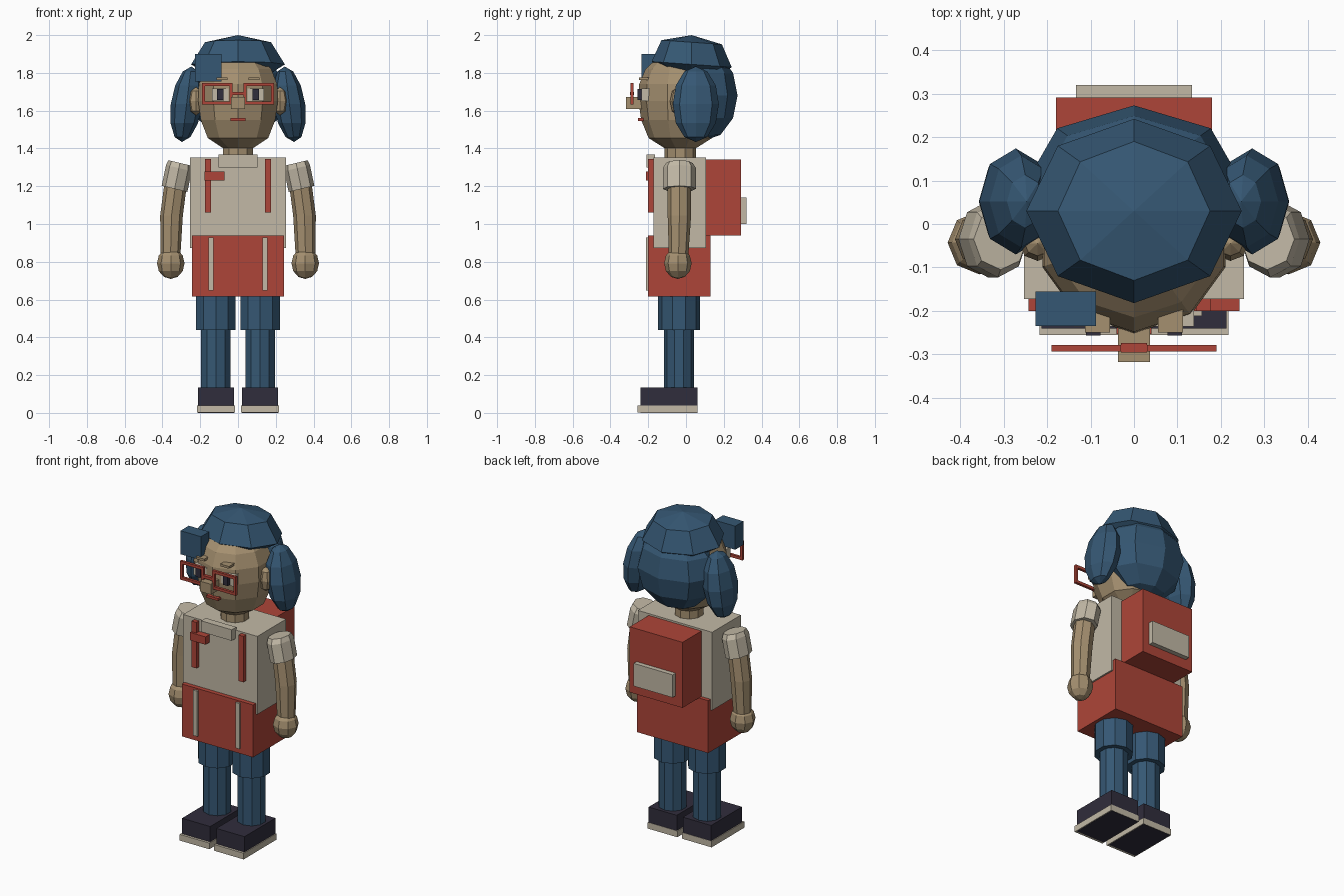
import bpy, bmesh, math

if "Cube" in bpy.data.objects:
    bpy.data.objects.remove(bpy.data.objects["Cube"])


def material(name, rgb):
    m = bpy.data.materials.new(name)
    lin = [((c / 255 + 0.055) / 1.055) ** 2.4 for c in rgb]
    m.diffuse_color = (*lin, 1)
    m.use_nodes = True
    m.node_tree.nodes["Principled BSDF"].inputs["Base Color"].default_value = m.diffuse_color
    return m


SKIN = material("skin", (165, 144, 112))
RED = material("red", (174, 69, 56))
CREAM = material("cream", (194, 185, 166))
BLUE = material("blue", (53, 87, 115))
DARK = material("dark", (48, 45, 60))


def finish(name, bm, mat):
    bmesh.ops.recalc_face_normals(bm, faces=bm.faces)
    me = bpy.data.meshes.new(name)
    bm.to_mesh(me)
    bm.free()
    me.materials.append(mat)
    ob = bpy.data.objects.new(name, me)
    bpy.context.collection.objects.link(ob)
    return ob


def boxes(name, mat, *bounds, s=1):
    """Boxes given as (x0, x1, y0, y1, z0, z1), s = -1 mirrors in x."""
    bm = bmesh.new()
    for x0, x1, y0, y1, z0, z1 in bounds:
        vs = bmesh.ops.create_cube(bm, size=1)["verts"]
        for v in vs:
            v.co = (s * ((x0 + x1) / 2 + v.co.x * (x1 - x0)),
                    (y0 + y1) / 2 + v.co.y * (y1 - y0),
                    (z0 + z1) / 2 + v.co.z * (z1 - z0))
    return finish(name, bm, mat)


def loft(name, mat, n, rings, s=1, tilt_x=0, tilt_y=0):
    """Skin n-sided rings (x, y, z, rx, ry); tilts slope each ring."""
    bm = bmesh.new()
    loops = []
    for x, y, z, rx, ry in rings:
        loop = []
        for i in range(n):
            a = 2 * math.pi * i / n - math.pi / 2
            dx, dy = rx * math.cos(a), ry * math.sin(a)
            loop.append(bm.verts.new((s * (x + dx), y + dy,
                                      z + tilt_x * dx + tilt_y * dy)))
        loops.append(loop)
    for a, b in zip(loops, loops[1:]):
        for i in range(n):
            j = (i + 1) % n
            bm.faces.new((a[i], a[j], b[j], b[i]))
    bm.faces.new(loops[0])
    bm.faces.new(loops[-1])
    bmesh.ops.remove_doubles(bm, verts=bm.verts, dist=0.0008)
    return finish(name, bm, mat)


def ellipsoid(name, mat, n, c, r, bands=6, s=1, lean=0):
    rings = []
    for k in range(bands + 1):
        t = math.pi * k / bands
        w, h = max(math.sin(t), 0.0005), -math.cos(t)
        rings.append((c[0] - lean * h, c[1], c[2] + r[2] * h, r[0] * w, r[1] * w))
    return loft(name, mat, n, rings, s)


# Head and neck
Y = -0.03
loft("head", SKIN, 10, [(0, Y, z, r, r) for z, r in (
    (1.393, 0.07), (1.455, 0.168), (1.55, 0.207), (1.65, 0.222),
    (1.74, 0.218), (1.82, 0.185), (1.88, 0.12), (1.91, 0.0005))])
loft("neck", SKIN, 10, [(0, Y, z, 0.083, 0.083) for z in (1.32, 1.45)])

# Hair
loft("hair_cap", BLUE, 8, [(0, 0.03, z, rx, ry) for z, rx, ry in (
    (1.79, 0.16, 0.14), (1.845, 0.248, 0.212),
    (1.962, 0.175, 0.16), (2.0, 0.0005, 0.0005))], tilt_y=-0.07)
ellipsoid("back_hair", BLUE, 8, (0, 0.093, 1.68), (0.25, 0.18, 0.24))
boxes("hair_fringe", BLUE, (-0.227, -0.088, -0.235, -0.155, 1.755, 1.9))

# Face
boxes("nose", SKIN, (-0.037, 0.037, -0.318, -0.2, 1.608, 1.672))
boxes("mouth", RED, (-0.04, 0.04, -0.253, -0.225, 1.545, 1.56))
boxes("glasses_bridge", RED, (-0.03, 0.03, -0.296, -0.274, 1.683, 1.7))

# Body and clothes
boxes("shirt", CREAM, (-0.253, 0.253, -0.173, 0.107, 0.872, 1.353))
boxes("collar", CREAM, (-0.104, 0.104, -0.21, -0.165, 1.3, 1.368))
boxes("skirt", RED, (-0.243, 0.243, -0.2, 0.131, 0.615, 0.938))
boxes("strap_tag", RED, (-0.178, -0.072, -0.213, -0.165, 1.23, 1.278))
boxes("backpack", RED, (-0.18, 0.18, 0.1, 0.291, 0.938, 1.342))
boxes("backpack_pocket", CREAM, (-0.133, 0.133, 0.28, 0.32, 1.0, 1.14))

for side, s in (("left", -1), ("right", 1)):
    def named(part):
        return side + "_" + part

    # Pigtails and ears
    ellipsoid(named("pigtail"), BLUE, 8, (0.272, 0.052, 1.634),
              (0.084, 0.122, 0.2), s=s, lean=0.025)
    ellipsoid(named("ear"), SKIN, 8, (0.222, -0.045, 1.65),
              (0.042, 0.04, 0.075), bands=4, s=s)

    # Eyes, brows and glasses
    boxes(named("eye_white"), CREAM, (0.05, 0.138, -0.236, -0.15, 1.652, 1.718), s=s)
    boxes(named("pupil"), DARK, (0.077, 0.11, -0.257, -0.2, 1.657, 1.715), s=s)
    boxes(named("eyebrow"), SKIN, (0.055, 0.113, -0.25, -0.17, 1.762, 1.776), s=s)
    y0, y1 = -0.294, -0.278
    boxes(named("glasses_frame"), RED,
          (0.03, 0.19, y0, y1, 1.73, 1.747), (0.03, 0.19, y0, y1, 1.632, 1.649),
          (0.03, 0.046, y0, y1, 1.649, 1.73), (0.174, 0.19, y0, y1, 1.649, 1.73), s=s)

    # Straps and skirt stripes
    boxes(named("strap"), RED, (0.144, 0.176, -0.2, -0.165, 1.06, 1.343), s=s)
    boxes(named("skirt_stripe"), CREAM, (0.13, 0.157, -0.212, -0.195, 0.648, 0.928), s=s)

    # Arms
    loft(named("sleeve"), CREAM, 8, [(0.307, -0.035, 1.323, 0.062, 0.07),
                                     (0.313, -0.035, 1.296, 0.068, 0.088),
                                     (0.336, -0.035, 1.186, 0.068, 0.088)],
         s=s, tilt_x=0.24)
    loft(named("upper_arm"), SKIN, 8, [(0.325, -0.035, 1.25, 0.06, 0.062),
                                       (0.352, -0.035, 1.045, 0.06, 0.062)], s=s)
    loft(named("forearm"), SKIN, 8, [(0.352, -0.035, 1.045, 0.06, 0.062),
                                     (0.358, -0.04, 0.8, 0.051, 0.05)], s=s)
    ellipsoid(named("hand"), SKIN, 8, (0.356, -0.043, 0.792), (0.073, 0.073, 0.083), s=s)

    # Legs and shoes
    loft(named("short_leg"), BLUE, 10, [(0.117, -0.037, z, 0.11, 0.11)
                                        for z in (0.44, 0.7)], s=s)
    loft(named("lower_leg"), BLUE, 10, [(0.117, -0.037, z, 0.082, 0.08)
                                        for z in (0.1, 0.46)], s=s)
    boxes(named("shoe"), DARK, (0.021, 0.213, -0.241, 0.06, 0, 0.134), s=s)
    boxes(named("sole"), CREAM, (0.016, 0.218, -0.256, 0.062, 0.001, 0.039), s=s)
